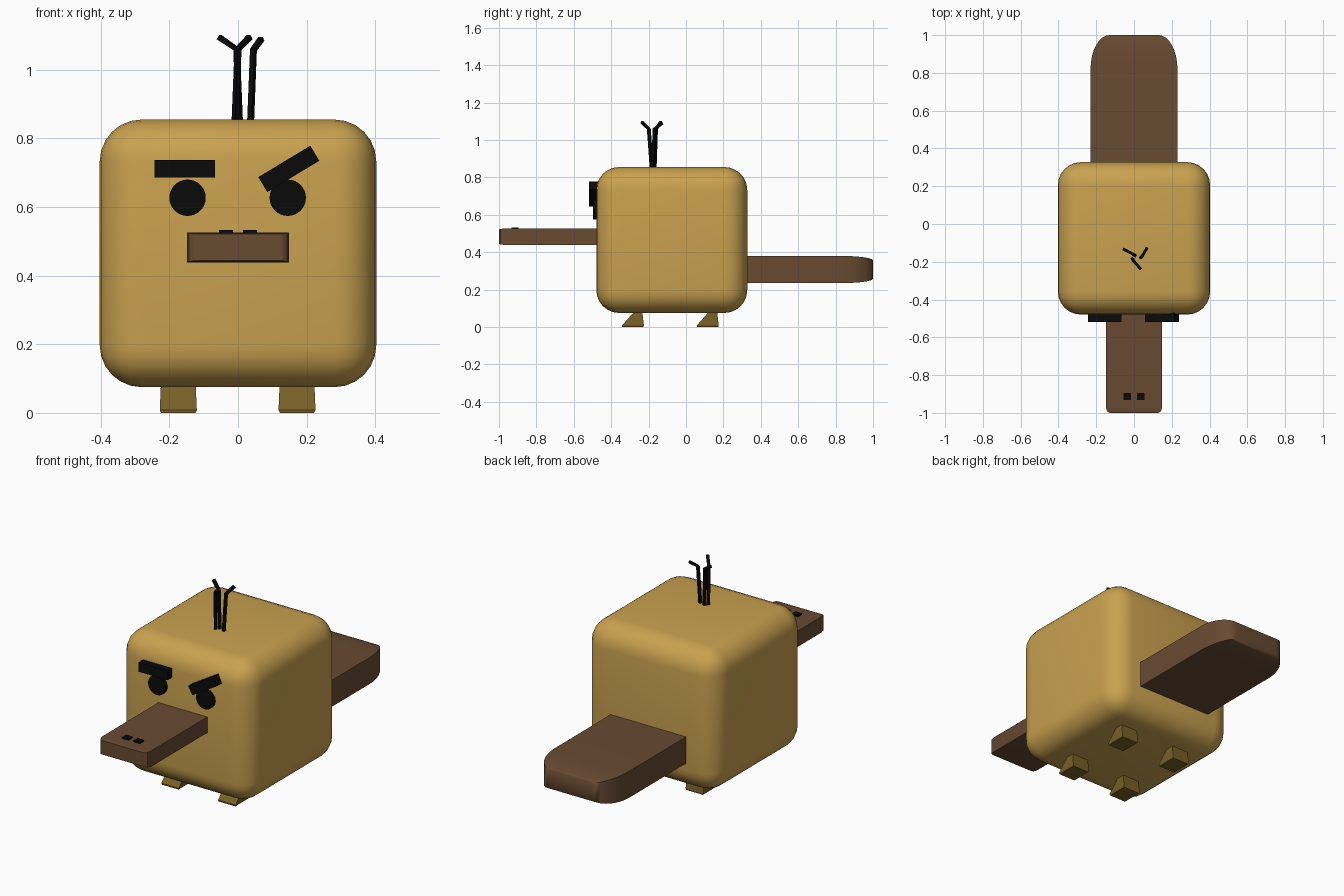
import bpy, bmesh, math
from mathutils import Vector

if "Cube" in bpy.data.objects:
    bpy.data.objects.remove(bpy.data.objects["Cube"])


def mat(name, rgb):
    m = bpy.data.materials.new(name)
    m.diffuse_color = (*rgb, 1)
    m.use_nodes = True
    m.node_tree.nodes["Principled BSDF"].inputs["Base Color"].default_value = m.diffuse_color
    return m


GOLD = mat("golden fur", (0.59, 0.36, 0.08))
BROWN = mat("dark brown", (0.136, 0.069, 0.032))
OLIVE = mat("olive brown", (0.188, 0.117, 0.021))
BLACK = mat("black", (0.003, 0.003, 0.003))


def finish(bm, name, material, smooth=None):
    bmesh.ops.recalc_face_normals(bm, faces=bm.faces)
    me = bpy.data.meshes.new(name)
    bm.to_mesh(me)
    bm.free()
    me.materials.append(material)
    ob = bpy.data.objects.new(name, me)
    bpy.context.collection.objects.link(ob)
    if smooth:
        bpy.ops.object.select_all(action='DESELECT')
        ob.select_set(True)
        bpy.context.view_layer.objects.active = ob
        bpy.ops.object.shade_smooth_by_angle(angle=math.radians(smooth))
    return ob


def box(name, centre, size, material, tilt=0, bevel=0, segments=1, smooth=None):
    bm = bmesh.new()
    bmesh.ops.create_cube(bm, size=1)
    bmesh.ops.scale(bm, vec=size, verts=bm.verts)
    if bevel:
        bmesh.ops.bevel(bm, geom=bm.edges[:], offset=bevel, segments=segments,
                        profile=0.5, affect='EDGES')
    ob = finish(bm, name, material, smooth)
    ob.location = centre
    ob.rotation_euler.y = -math.radians(tilt)
    return ob


def loft(name, sections, material, smooth=None):
    """Join four-point (or more) rings into a capped solid."""
    bm = bmesh.new()
    rings = [[bm.verts.new(p) for p in s] for s in sections]
    for a, b in zip(rings, rings[1:]):
        for i in range(len(a)):
            j = (i + 1) % len(a)
            bm.faces.new((a[i], a[j], b[j], b[i]))
    bm.faces.new(rings[0])
    bm.faces.new(rings[-1])
    return finish(bm, name, material, smooth)


def paddle(name, root, tip, zc, w, h, length, dw, dh, steps, smooth):
    """Flat slab along y whose last stretch rounds in by dw and dh."""
    d = 1 if tip > root else -1
    stations = [(root, w, h)]
    for i in range(steps + 1):
        a = math.pi / 2 * i / steps
        k = 1 - math.cos(a)
        stations.append((tip - d * length * (1 - math.sin(a)), w - dw * k, h - dh * k))
    rings = [[(-a, y, zc - b), (a, y, zc - b), (a, y, zc + b), (-a, y, zc + b)]
             for y, a, b in stations]
    return loft(name, rings, material=BROWN, smooth=smooth)


# Body: rounded block
box("body", (0, -0.076, 0.465), (0.806, 0.807, 0.78), GOLD, bevel=0.122, segments=6, smooth=40)

# Beak and tail
paddle("beak", -0.42, -1.0, 0.4825, 0.149, 0.0435, 0.03, 0.02, 0.005, 2, 30)
paddle("tail", 0.27, 1.0, 0.307, 0.23, 0.073, 0.18, 0.10, 0.024, 8, 40)

# Face details
for side, x, tilt, bz in (("left", -0.147, 0, 0.711), ("right", 0.145, 31, 0.711)):
    bm = bmesh.new()
    bmesh.ops.create_cone(bm, cap_ends=True, segments=32, radius1=0.053, radius2=0.053, depth=0.04)
    eye = finish(bm, side + "_eye", BLACK, 40)
    eye.location = (x, -0.477, 0.627)
    eye.rotation_euler.x = math.pi / 2
    box(side + "_eyebrow", (x + (0.003 if tilt else -0.008), -0.494, bz),
        (0.177, 0.05, 0.051), BLACK, tilt)
    box(side + "_nostril", (math.copysign(0.035, x), -0.914, 0.5285), (0.04, 0.037, 0.009), BLACK)

# Feet: wedges with a sloping toe
for row, y in (("front", -0.345), ("back", 0.055)):
    for side, x in (("left", -0.174), ("right", 0.172)):
        rings = []
        for z, w, y0, y1 in ((0, 0.05, 0.004, 0.118), (0.008, 0.054, 0.003, 0.12),
                             (0.075, 0.051, 0.062, 0.112), (0.11, 0.049, 0.08, 0.108)):
            rings.append([(x - w, y + y0, z), (x + w, y + y0, z),
                          (x + w, y + y1, z), (x - w, y + y1, z)])
        loft(f"{row}_{side}_foot", rings, OLIVE)

# Hair tuft: three bent square strands
strands = (((0.005, -0.168, 0.83), (-0.004, -0.16, 1.06), (-0.055, -0.133, 1.095)),
           ((0.036, -0.178, 0.83), (0.045, -0.168, 1.058), (0.068, -0.128, 1.09)),
           ((-0.009, -0.182, 0.83), (0.0, -0.199, 1.06), (0.034, -0.236, 1.095)))
for n, pts in enumerate(strands, 1):
    base, knee, tip = map(Vector, pts)
    out = (tip - knee).xy.normalized().to_3d()
    across = Vector((-out.y, out.x, 0)) * 0.0075
    rings = []
    for p, nrm in ((base, out), (knee, (out - Vector((0, 0, 0.4))).normalized()),
                   (tip, (out * 0.6 - Vector((0, 0, 0.8))).normalized())):
        nrm = nrm * 0.0075
        rings.append([p - across - nrm, p + across - nrm, p + across + nrm, p - across + nrm])
    loft(f"hair_strand_{n}", rings, BLACK)
